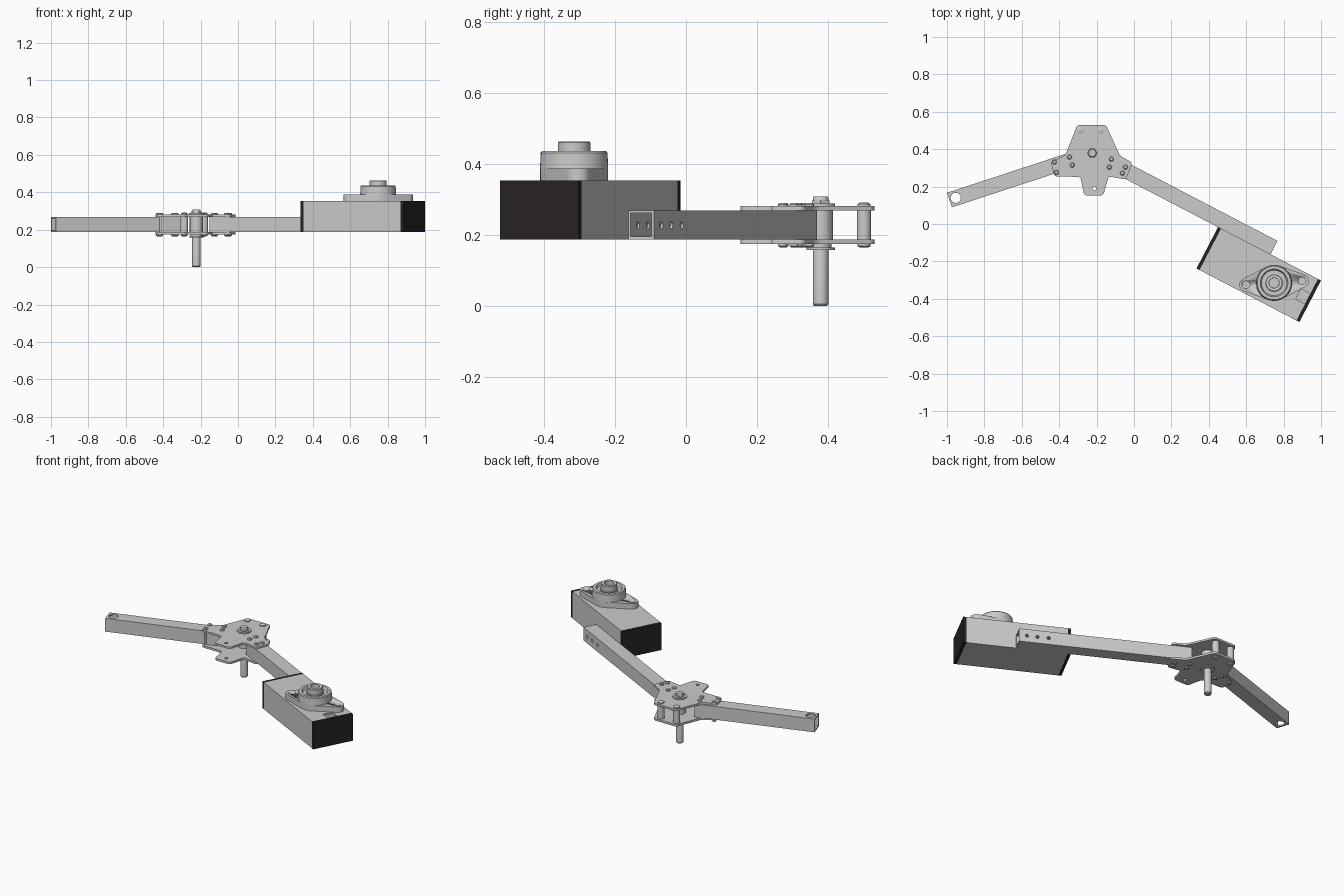
import bpy, bmesh
from math import cos, sin, radians, pi
from mathutils import Vector
from mathutils.geometry import convex_hull_2d

if "Cube" in bpy.data.objects:
    bpy.data.objects.remove(bpy.data.objects["Cube"])

HUB = Vector((-0.223, 0.379, 0))
Z0, Z1 = 0.187, 0.269          # bottom and top of the arms
A_LONG, A_SHORT = radians(-27.5), radians(198.2)
BOX = Vector((0.667, -0.270, 0.270))
BRG = Vector((0.749, -0.315, 0))


def finish(bm, name, loc=(0, 0, 0), rz=0, smooth=False):
    bmesh.ops.recalc_face_normals(bm, faces=bm.faces)
    me = bpy.data.meshes.new(name)
    bm.to_mesh(me)
    bm.free()
    ob = bpy.data.objects.new(name, me)
    bpy.context.collection.objects.link(ob)
    ob.location, ob.rotation_euler = loc, (0, 0, rz)
    if smooth:
        bpy.ops.object.select_all(action='DESELECT')
        ob.select_set(True)
        bpy.context.view_layer.objects.active = ob
        bpy.ops.object.shade_smooth_by_angle(angle=radians(35))
    return ob


def prism(name, pts, z0, z1, round_by=0, smooth=False, loc=(0, 0, 0), rz=0):
    bm = bmesh.new()
    f = bm.faces.new([bm.verts.new((p[0], p[1], z0)) for p in pts])
    ext = bmesh.ops.extrude_face_region(bm, geom=[f])['geom']
    bmesh.ops.translate(bm, vec=(0, 0, z1 - z0),
                        verts=[v for v in ext if isinstance(v, bmesh.types.BMVert)])
    if round_by:
        up = [e for e in bm.edges if abs(e.verts[0].co.z - e.verts[1].co.z) > 1e-4]
        bmesh.ops.bevel(bm, geom=up, offset=round_by, segments=4, profile=0.5, affect='EDGES')
    return finish(bm, name, loc, rz, smooth)


def block(name, x0, x1, y0, y1, z0, z1, loc=(0, 0, 0), rz=0):
    return prism(name, [(x0, y0), (x1, y0), (x1, y1), (x0, y1)], z0, z1, loc=loc, rz=rz)


def circle(x, y, r, n=32):
    return [(x + r * cos(2 * pi * i / n), y + r * sin(2 * pi * i / n)) for i in range(n)]


def rod(name, x, y, r, z0, z1, n=32):
    return prism(name, circle(0, 0, r, n), z0, z1, smooth=True, loc=(x, y, 0))


def lathe(name, prof, loc, n=48, closed=False):
    bm = bmesh.new()
    rings = [[bm.verts.new((px, py, z)) for px, py in circle(0, 0, r, n)] for r, z in prof]
    pairs = list(zip(rings, rings[1:])) + ([(rings[-1], rings[0])] if closed else [])
    for a, b in pairs:
        for i in range(n):
            j = (i + 1) % n
            bm.faces.new((a[i], a[j], b[j], b[i]))
    if not closed:
        bm.faces.new(rings[0])
        bm.faces.new(rings[-1])
    return finish(bm, name, loc, smooth=True)


def cut(ob, cutters):
    bpy.context.view_layer.objects.active = ob
    for c in cutters:
        c.hide_render = True
        m = ob.modifiers.new('cut', 'BOOLEAN')
        m.operation, m.solver, m.object = 'DIFFERENCE', 'EXACT', c
        bpy.ops.object.modifier_apply(modifier=m.name)
        bpy.data.objects.remove(c)


def tube(name, x0, x1, h, z0, z1, wall, loc, rz):
    ob = block(name, x0, x1, -h, h, z0, z1, loc, rz)
    cut(ob, [block('cutter', x0 - .1, x1 + .1, wall - h, h - wall, z0 + wall, z1 - wall, loc, rz)])
    return ob


# Square-section arms radiating from the hub
long_arm = tube('long_arm', 0.10, 1.095, 0.041, Z0, Z1, 0.008, HUB, A_LONG)
side_holes = []
for t in (0.855, 0.925, 0.99, 1.05)[1:]:
    c = rod('cutter', 0, 0, 0.010, -0.06, 0.06, 16)
    c.rotation_euler = (pi / 2, 0, A_LONG)
    c.location = HUB + Vector((t * cos(A_LONG), t * sin(A_LONG), 0.227))
    side_holes.append(c)
cut(long_arm, side_holes)
short_arm = tube('short_arm', 0.10, 0.804, 0.041, Z0, Z1, 0.008, HUB, A_SHORT)
cut(short_arm, [rod('cutter', -0.953, 0.140, 0.027, 0.1, 0.4)])

# Hub plates above and below the arms
outline = [(-.303, .530), (-.150, .530), (-.075, .365), (-.008, .328), (-.044, .238),
           (-.136, .254), (-.164, .153), (-.266, .153), (-.287, .252), (-.426, .254),
           (-.445, .330), (-.367, .369)]
for name, z0, z1 in (('lower_plate', 0.174, Z0), ('upper_plate', Z1, 0.281)):
    plate = prism(name, outline, z0, z1, round_by=0.014)
    cut(plate, [rod('cutter', -0.213, 0.190, 0.010, 0.1, 0.4, 16)])

# Plate bolts, with heads on both faces
bolts = [(-.426, .331), (-.345, .358), (-.330, .315), (-.415, .276),
         (-.121, .347), (-.132, .304), (-.046, .304), (-.062, .272)]
for x, y in bolts:
    lathe('plate_bolt', [(.008, .165), (.013, .169), (.013, .174), (.006, .175), (.006, .280),
                         (.013, .281), (.013, .286), (.008, .290)], (x, y, 0), 16)

# Rear spacers between the plates
for x in (-.287, -.180):
    rod('rear_spacer', x, .501, .020, Z0, Z1, 24)
    lathe('spacer_bolt', [(.010, .164), (.018, .168), (.018, .174), (.008, .175), (.008, .280),
                          (.018, .281), (.018, .287), (.010, .291)], (x, .501, 0), 20)

# Hub sleeve, collars and downward shaft
hx, hy = HUB.x, HUB.y
rod('hub_sleeve', hx, hy, .035, Z0, Z1)
rod('hub_washer', hx, hy, .040, .158, .165)
rod('lower_collar', hx, hy, .030, .165, .174)
rod('upper_collar', hx, hy, .040, .281, .288)
rod('shaft_nut', hx, hy, .028, .288, .297, 6)
lathe('shaft', [(.018, 0), (.022, .005), (.022, .303), (.019, .308)], HUB)

# Housing: hollow rectangular body with an access window and dark end caps
L, H = 0.31, 0.125
bz0, bz1 = 0.187 - BOX.z, 0.353 - BOX.z
housing = tube('housing', -L + .018, L - .018, H, bz0, bz1, 0.010, BOX, A_LONG)
d = Vector((0.905, -0.388)) - BOX.xy
u = d.x * cos(A_LONG) + d.y * sin(A_LONG)
v = -d.x * sin(A_LONG) + d.y * cos(A_LONG)
cut(housing, [block('cutter', u - .03, L + .01, v - .03, v + .03, bz1 - .03, bz1 + .03, BOX, A_LONG),
              rod('cutter', BRG.x, BRG.y, .026, .33, .40)])
dark = bpy.data.materials.new('dark_cap')
dark.diffuse_color = (0.022, 0.017, 0.017, 1)
dark.use_nodes = True
dark.node_tree.nodes["Principled BSDF"].inputs["Base Color"].default_value = dark.diffuse_color
for name, a, b in (('inner_cap', -L, -L + .018), ('outer_cap', L - .018, L)):
    cap = block(name, a, b, -H, H, bz0, bz1, BOX, A_LONG)
    cap.data.materials.append(dark)

# Two-bolt flange bearing on the housing
ear = radians(4)
pts = circle(0, 0, .096, 48) + circle(-.15, 0, .036) + circle(.15, 0, .036)
pts = [pts[i] for i in convex_hull_2d([Vector(p) for p in pts])]
flange = prism('bearing_flange', pts, .353, .387, smooth=True, loc=BRG, rz=ear)
cut(flange, [rod('cutter', BRG.x + s * .15 * cos(ear), BRG.y + s * .15 * sin(ear), .020, .3, .5)
             for s in (-1, 1)] + [rod('cutter', BRG.x, BRG.y, .026, .3, .5)])
lathe('bearing_housing', [(.096, .386), (.094, .431), (.090, .436), (.074, .436), (.068, .422),
                          (.050, .422), (.050, .386)], BRG, closed=True)
lathe('bearing_insert', [(.050, .386), (.050, .428), (.046, .430), (.046, .460), (.043, .463),
                         (.027, .463), (.026, .386)], BRG, closed=True)
